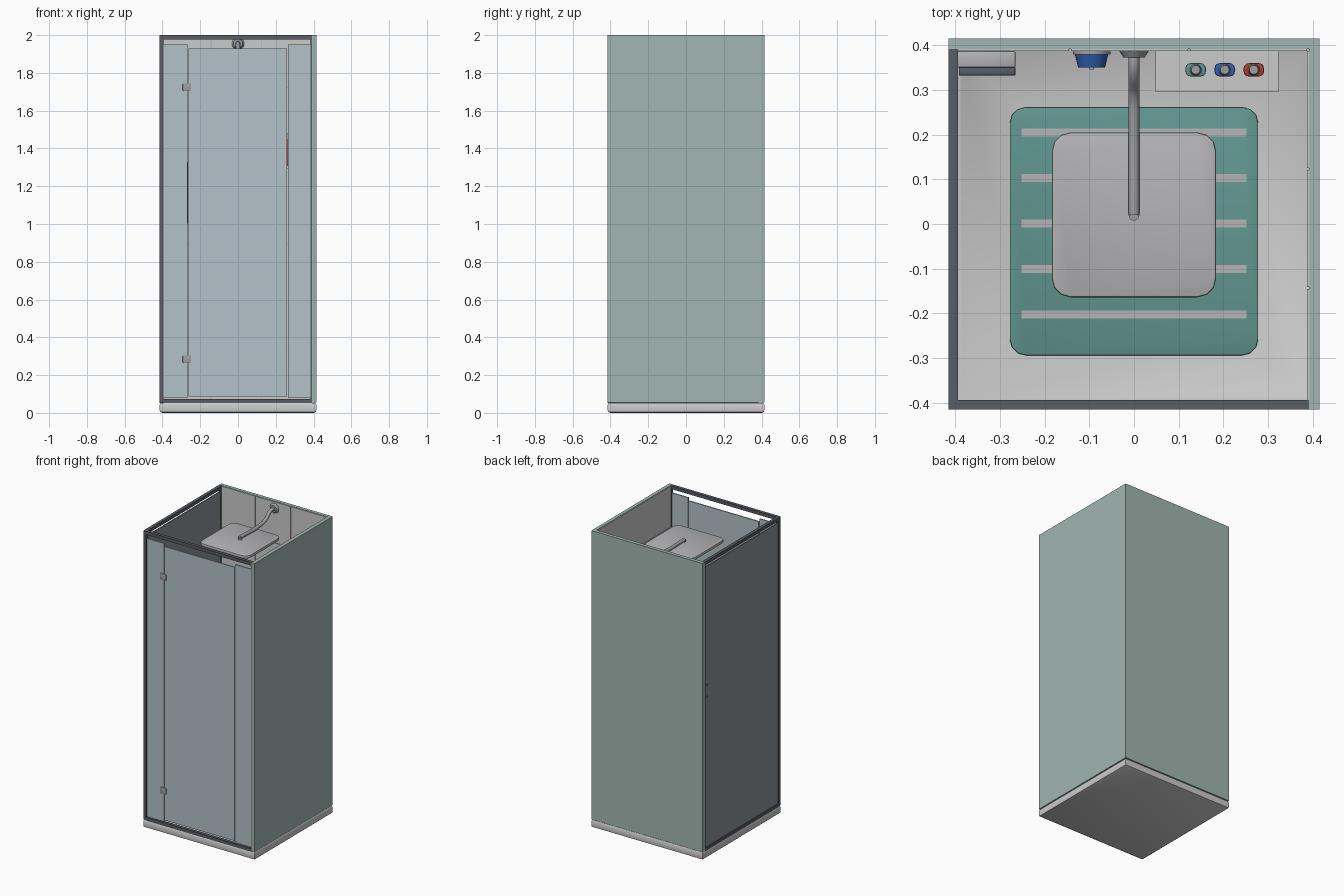
import bpy, bmesh, math
from mathutils import Matrix, Vector

if "Cube" in bpy.data.objects:
    bpy.data.objects.remove(bpy.data.objects["Cube"])


def material(name, r, g, b):
    m = bpy.data.materials.new(name)
    m.diffuse_color = (r, g, b, 1)
    m.use_nodes = True
    m.node_tree.nodes["Principled BSDF"].inputs["Base Color"].default_value = m.diffuse_color
    return m


WALL = material("wall_green", .36, .47, .44)
TILE = material("tile_white", .62, .65, .63)
GLASS = material("glass_blue", .45, .55, .59)
SIDE = material("side_glass", .26, .30, .32)
FRAME = material("frame_dark", .10, .11, .13)
CHROME = material("chrome", .35, .35, .37)
PALE = material("pale_grey", .46, .46, .48)
MAT = material("mat_teal", .12, .31, .28)
BLUE = material("blue", .03, .12, .45)
RED = material("red", .40, .05, .03)


def finish(name, bm, mat=None, smooth=True):
    bmesh.ops.recalc_face_normals(bm, faces=bm.faces)
    me = bpy.data.meshes.new(name)
    bm.to_mesh(me)
    bm.free()
    ob = bpy.data.objects.new(name, me)
    bpy.context.collection.objects.link(ob)
    if mat:
        me.materials.append(mat)
    if smooth:
        bpy.context.view_layer.objects.active = ob
        bpy.ops.object.select_all(action='DESELECT')
        ob.select_set(True)
        bpy.ops.object.shade_smooth_by_angle(angle=math.radians(35))
    return ob


def add_box(bm, lo, hi):
    lo, hi = Vector(lo), Vector(hi)
    size = hi - lo
    m = Matrix.Translation((lo + hi) / 2) @ Matrix.Diagonal((*size, 1))
    return bmesh.ops.create_cube(bm, size=1, matrix=m)


def box(name, lo, hi, mat=None, corner=0, edge=0, axis=2, segs=3):
    """Box; corner rounds the edges along axis, edge softens the rest."""
    bm = bmesh.new()
    add_box(bm, lo, hi)
    if corner:
        along = [e for e in bm.edges
                 if abs((e.verts[0].co - e.verts[1].co).normalized()[axis]) > .9]
        bmesh.ops.bevel(bm, geom=along, offset=corner, segments=segs,
                        profile=.5, affect='EDGES')
    if edge:
        sharp = [e for e in bm.edges if e.calc_face_angle(0) > .8]
        bmesh.ops.bevel(bm, geom=sharp, offset=edge, segments=2,
                        profile=.5, affect='EDGES')
    return finish(name, bm, mat)


def cylinder(name, centre, r1, r2, depth, mat, axis='Z', sides=24):
    bm = bmesh.new()
    rot = Matrix.Rotation(math.pi / 2, 4, 'X') if axis == 'Y' else Matrix()
    bmesh.ops.create_cone(bm, cap_ends=True, segments=sides, radius1=r1, radius2=r2,
                          depth=depth, matrix=Matrix.Translation(centre) @ rot)
    return finish(name, bm, mat)


# Tray: rounded outer body with a sloping basin
bm = bmesh.new()
rings = [(.400, 0), (.413, .006), (.415, .015), (.415, .042), (.410, .052),
         (.392, .052), (.386, .048), (.25, .030)]
loops = []
for r, z in rings:
    loops.append([bm.verts.new((sx * r, sy * r, z))
                  for sx, sy in ((-1, -1), (1, -1), (1, 1), (-1, 1))])
for a, b in zip(loops, loops[1:]):
    for i in range(4):
        j = (i + 1) % 4
        bm.faces.new((a[i], a[j], b[j], b[i]))
bm.faces.new(loops[0][::-1])
bm.faces.new(loops[-1])
finish("shower_tray", bm, TILE)

# Bath mat with five grip strips
box("bath_mat", (-.278, -.294, .036), (.278, .262, .048), MAT, corner=.036, edge=.003)
for i in range(5):
    y = -.203 + i * .102
    box("mat_strip", (-.252, y - .009, .046), (.252, y + .009, .0505), PALE)

# Solid back and right walls
box("right_wall", (.392, -.415, .056), (.415, .415, 2), WALL)
box("back_wall", (-.415, .392, .056), (.392, .415, 2), WALL)

# Tile cladding, three columns by seven rows
step, rise, gap = .8 / 3, 1.94 / 7, .002
for name, side in (("back_tiles", 0), ("right_tiles", 1)):
    bm = bmesh.new()
    for c in range(3):
        a, b = -.41 + c * step + gap, -.41 + (c + 1) * step - gap
        for r in range(7):
            z0, z1 = .06 + r * rise + gap, .06 + (r + 1) * rise - gap
            if side == 0:
                add_box(bm, (a, .387, z0), (min(b, .387), .393, z1))
            else:
                add_box(bm, (.387, a, z0), (.393, min(b, .387), z1))
    finish(name, bm, TILE, smooth=False)

# Dark metal frame around the front and left openings
box("front_left_post", (-.415, -.415, .055), (-.394, -.394, 2), FRAME)
box("back_left_post", (-.415, .384, .055), (-.394, .405, 2), FRAME)
box("front_right_post", (.384, -.410, .055), (.392, -.394, 2), FRAME)
for label, z0, z1 in (("bottom", .052, .074), ("top", 1.978, 2)):
    box("front_%s_rail" % label, (-.394, -.415, z0), (.392, -.394, z1), FRAME)
    box("left_%s_rail" % label, (-.415, -.394, z0), (-.394, .384, z1), FRAME)

# Glass panels and door
box("left_glass", (-.409, -.394, .074), (-.401, .384, 1.96), SIDE)
box("front_glass_left", (-.394, -.408, .078), (-.267, -.400, 1.95), GLASS)
box("front_glass_right", (.265, -.408, .078), (.386, -.400, 1.95), GLASS)
box("door", (-.261, -.408, .088), (.260, -.400, 1.93), GLASS)
for z in (.285, 1.725):
    box("door_hinge", (-.293, -.414, z - .022), (-.248, -.394, z + .022),
        CHROME, corner=.008, edge=.002, axis=1)

# Shower head plate, arm and wall flange
box("shower_head", (-.184, -.164, 1.866), (.184, .205, 1.886), PALE, corner=.042, edge=.005)
curve = bpy.data.curves.new("shower_arm", 'CURVE')
curve.dimensions = '3D'
curve.bevel_depth = .012
curve.bevel_resolution = 4
curve.use_fill_caps = True
path = [(.387, 1.955), (.345, 1.953), (.29, 1.912), (.245, 1.900), (.02, 1.898)]
sp = curve.splines.new('BEZIER')
sp.bezier_points.add(len(path) - 1)
for p, (y, z) in zip(sp.bezier_points, path):
    p.co = (0, y, z)
    p.handle_left_type = p.handle_right_type = 'AUTO'
arm = bpy.data.objects.new("shower_arm", curve)
curve.materials.append(CHROME)
bpy.context.collection.objects.link(arm)
cylinder("arm_flange", (0, .380, 1.955), .033, .024, .014, CHROME, 'Y')
cylinder("head_joint", (0, .02, 1.890), .012, .012, .018, CHROME)

# Mixer dial on the back wall
cylinder("mixer_plate", (-.095, .383, 1.1), .042, .042, .008, CHROME, 'Y')
cylinder("mixer_dial", (-.095, .366, 1.1), .038, .030, .032, BLUE, 'Y')
cylinder("mixer_button", (-.095, .349, 1.1), .006, .006, .006, PALE, 'Y', 12)

# Control panel in the left corner
box("panel_body", (-.395, .350, 1.0), (-.265, .387, 1.33), PALE, edge=.004)
box("panel_front", (-.392, .332, 1.01), (-.265, .351, 1.32), FRAME, edge=.003)
for z in (1.08, 1.16):
    box("panel_bolt", (-.412, .356, z - .007), (-.395, .368, z + .007), FRAME)

# Shelf with three bottles
box("shelf", (.048, .295, 1.295), (.323, .388, 1.31), TILE)
for x, mat in ((.138, MAT), (.203, BLUE), (.268, RED)):
    box("bottle", (x - .023, .330, 1.31), (x + .023, .360, 1.45), mat,
        corner=.012, edge=.003)
    cylinder("bottle_cap", (x, .345, 1.465), .013, .010, .03, CHROME, sides=16)
